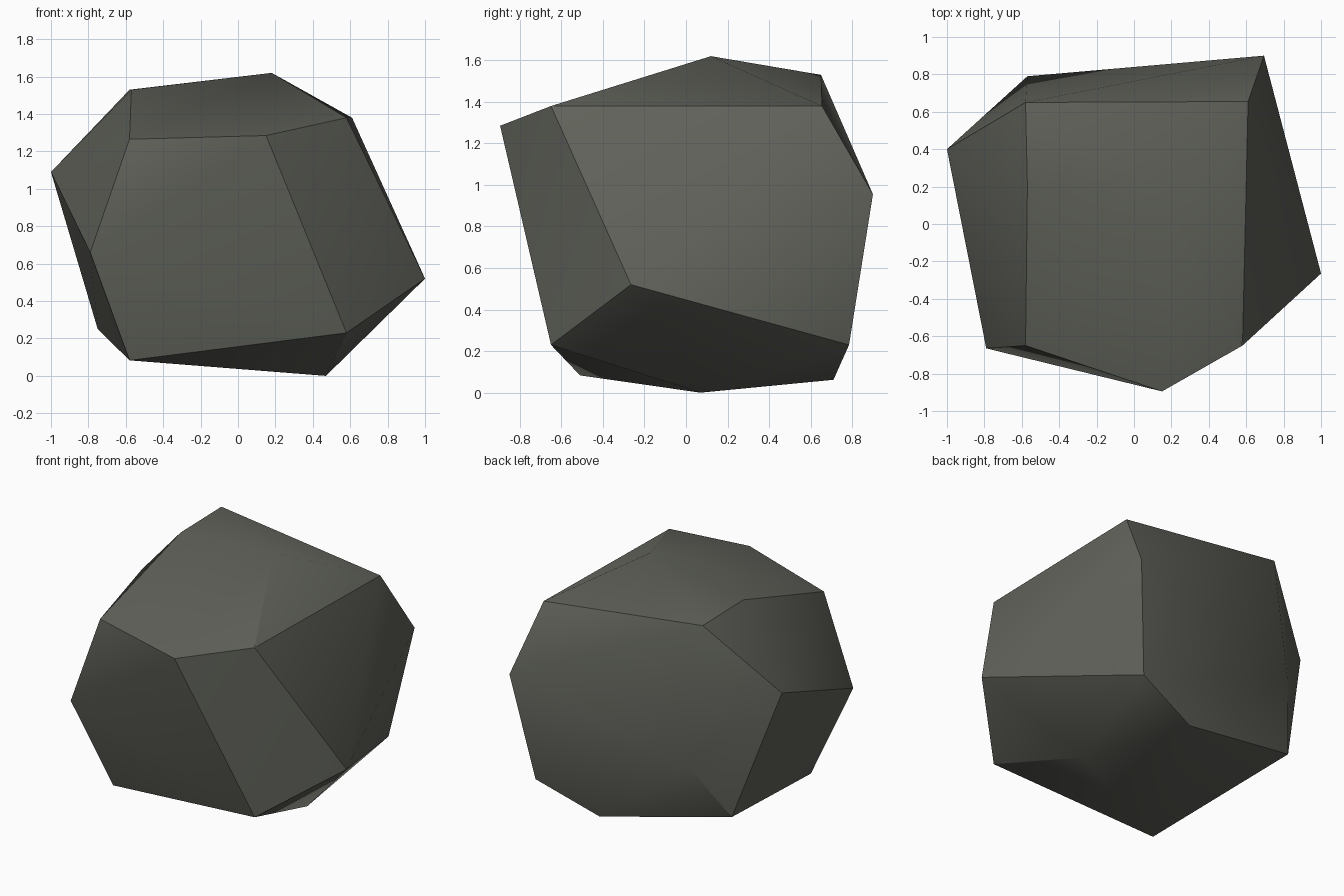
import bpy, bmesh, math

if "Cube" in bpy.data.objects:
    bpy.data.objects.remove(bpy.data.objects["Cube"])

# Corner points of the boulder, grouped from top to bottom
CORNERS = [
    # crown
    (0.18, 0.12, 1.62), (-0.57, 0.20, 1.53), (-0.58, 0.65, 1.53),
    (0.61, 0.655, 1.38), (0.58, -0.65, 1.38), (0.15, -0.895, 1.285), (-0.58, -0.65, 1.265),
    # waist
    (-1.0, 0.40, 1.09), (0.695, 0.90, 0.955), (-0.79, -0.665, 0.66),
    (-0.57, 0.79, 0.62), (1.0, -0.265, 0.52),
    # base
    (-0.75, 0.58, 0.25), (0.58, 0.785, 0.23), (0.58, -0.65, 0.23),
    (-0.58, -0.51, 0.083), (0.15, 0.71, 0.062), (0.47, 0.07, 0.0),
]

# Boulder: the faceted skin stretched over its corners
bm = bmesh.new()
for co in CORNERS:
    bm.verts.new(co)
bmesh.ops.convex_hull(bm, input=bm.verts[:])
bmesh.ops.recalc_face_normals(bm, faces=bm.faces[:])
mesh = bpy.data.meshes.new("boulder")
bm.to_mesh(mesh)
bm.free()
boulder = bpy.data.objects.new("boulder", mesh)
bpy.context.collection.objects.link(boulder)

# One flat stone colour
stone = bpy.data.materials.new("dark grey stone")
stone.diffuse_color = (0.118, 0.123, 0.103, 1.0)
stone.use_nodes = True
stone.node_tree.nodes["Principled BSDF"].inputs["Base Color"].default_value = stone.diffuse_color
mesh.materials.append(stone)

# Soft blends between shallow facets, crisp sharp edges
bpy.context.view_layer.objects.active = boulder
boulder.select_set(True)
bpy.ops.object.shade_smooth_by_angle(angle=math.radians(30))
